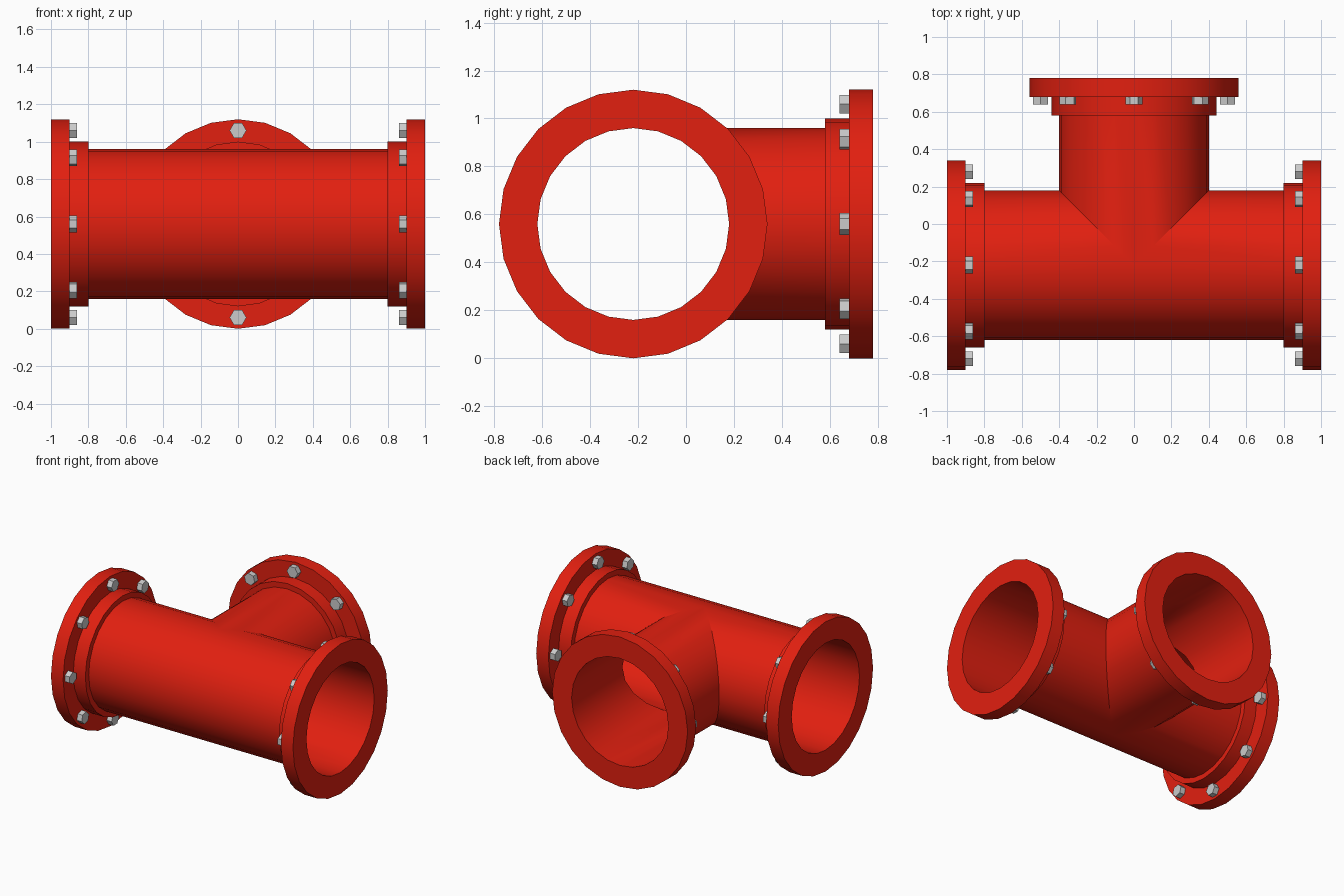
import bpy, bmesh
from math import cos, sin, pi, radians
from mathutils import Matrix, Vector

if "Cube" in bpy.data.objects:
    bpy.data.objects.remove(bpy.data.objects["Cube"])

N, R = 24, 0.40                     # sides and pipe radius
CENTRE = Vector((0, -0.22, 0.56))   # where the pipe axes cross

red = bpy.data.materials.new("red_paint")
red.diffuse_color = (0.76, 0.014, 0.005, 1)
red.use_nodes = True
red.node_tree.nodes["Principled BSDF"].inputs["Base Color"].default_value = red.diffuse_color


def finish(name, bm, mat=None, smooth=True):
    bmesh.ops.remove_doubles(bm, verts=bm.verts, dist=1e-4)
    bmesh.ops.recalc_face_normals(bm, faces=bm.faces)
    me = bpy.data.meshes.new(name)
    bm.to_mesh(me)
    bm.free()
    ob = bpy.data.objects.new(name, me)
    bpy.context.collection.objects.link(ob)
    if mat:
        me.materials.append(mat)
    if smooth:
        bpy.ops.object.select_all(action='DESELECT')
        ob.select_set(True)
        bpy.context.view_layer.objects.active = ob
        bpy.ops.object.shade_smooth_by_angle(angle=radians(30))
    return ob


def bridge(bm, a, b):
    """Join two rings of points, skipping collapsed corners."""
    for i in range(N):
        j = (i + 1) % N
        pts = []
        for p in (a[i], a[j], b[j], b[i]):
            if all((p - q).length > 1e-5 for q in pts):
                pts.append(p)
        if len(pts) > 2:
            bm.faces.new([bm.verts.new(p) for p in pts])


# Tee body: two half pipes and a branch meeting on a mitred seam
bm = bmesh.new()
ring = [(R * cos(2 * pi * i / N), R * sin(2 * pi * i / N)) for i in range(N)]
for s in (-1, 1):
    for x in (0.8, ):
        seam = [CENTRE + Vector((s * max(0, c), c, h)) for c, h in ring]
        end = [CENTRE + Vector((s, c, h)) for c, h in ring]
        bridge(bm, seam, end)
seam = [CENTRE + Vector((c, abs(c), h)) for c, h in ring]
end = [CENTRE + Vector((c, 1.0, h)) for c, h in ring]
bridge(bm, seam, end)
finish("tee_pipe", bm, red)

# Local z points out of each opening
ends = {
    "left": Matrix.Rotation(-pi / 2, 4, 'Y'),
    "right": Matrix.Rotation(pi / 2, 4, 'Y'),
    "branch": Matrix.Rotation(-pi / 2, 4, 'X'),
}
# Flange with stepped collar: (radius, distance along pipe)
profile = [(R, 1.0), (0.56, 1.0), (0.56, 0.9), (0.44, 0.9), (0.44, 0.8), (R, 0.8)]

for side, rot in ends.items():
    M = Matrix.Translation(CENTRE) @ rot

    bm = bmesh.new()
    rings = [[M @ Vector((r * cos(2 * pi * i / N), r * sin(2 * pi * i / N), d))
              for i in range(N)] for r, d in profile]
    for a, b in zip(rings, rings[1:]):
        bridge(bm, a, b)
    finish(side + "_flange", bm, red)

    # Eight hex bolt heads behind the flange, corners along the bolt circle
    bm = bmesh.new()
    for k in range(8):
        a = k * pi / 4
        place = (M @ Matrix.Rotation(a, 4, 'Z') @ Matrix.Translation((0.5, 0, 0.885))
                 @ Matrix.Rotation(pi / 2, 4, 'Z'))
        hexa = [Vector((0.045 * cos(i * pi / 3), 0.045 * sin(i * pi / 3), 0)) for i in range(6)]
        lo = [bm.verts.new(place @ (p + Vector((0, 0, -0.025)))) for p in hexa]
        hi = [bm.verts.new(place @ (p + Vector((0, 0, 0.025)))) for p in hexa]
        bm.faces.new(lo)
        bm.faces.new(hi)
        for i in range(6):
            j = (i + 1) % 6
            bm.faces.new((lo[i], lo[j], hi[j], hi[i]))
    finish(side + "_bolts", bm, smooth=False)
